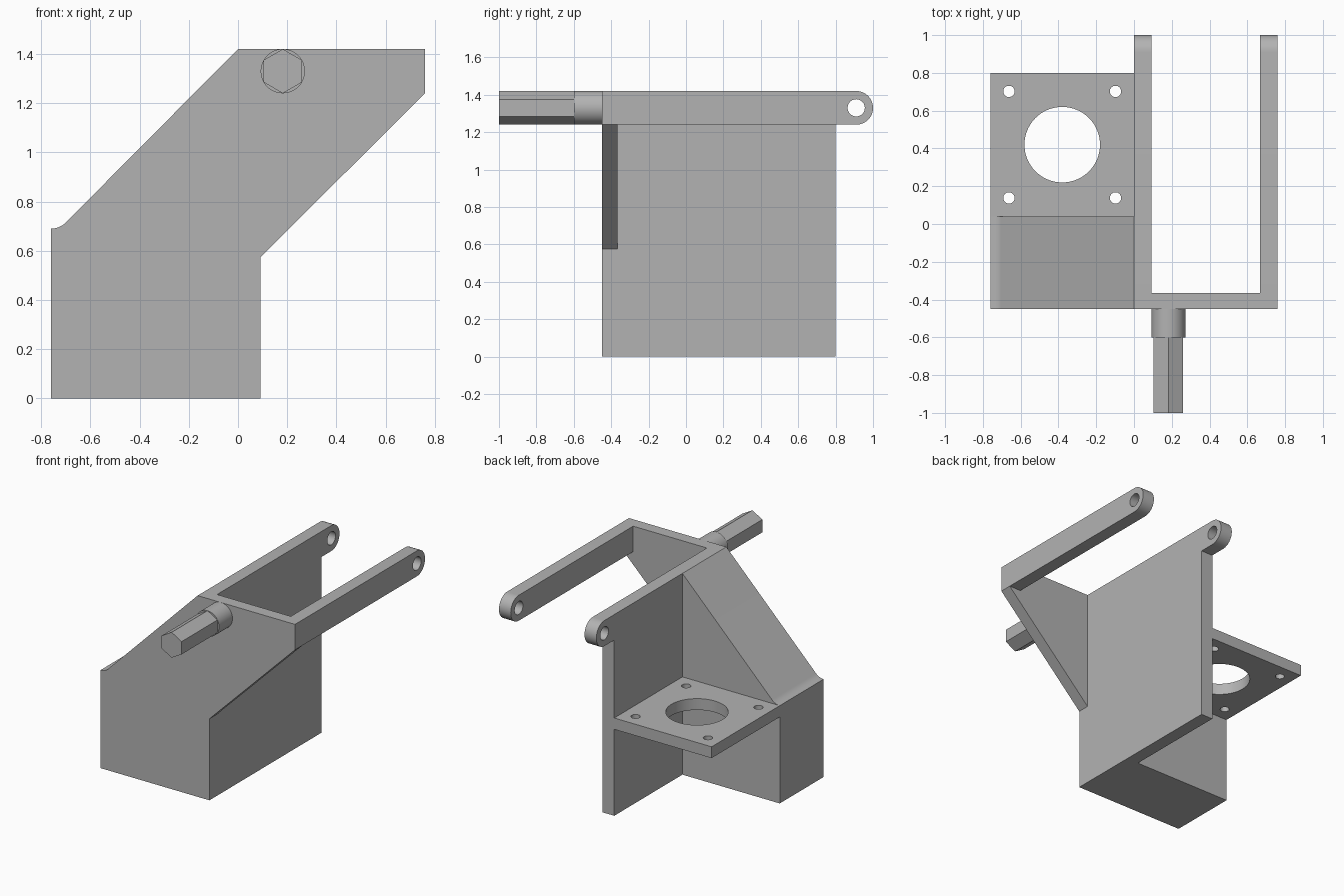
import bpy
import bmesh
from math import sin, cos, pi, radians

cube = bpy.data.objects.get("Cube")
if cube:
    bpy.data.objects.remove(cube, do_unlink=True)

grey = bpy.data.materials.new("matte grey")
grey.use_nodes = True
COLOUR = (0.45, 0.45, 0.45, 1)
grey.diffuse_color = COLOUR
grey.node_tree.nodes["Principled BSDF"].inputs["Base Color"].default_value = COLOUR

# Main dimensions
SIDE, FRONT, INNER = 0.76, -0.45, -0.365
BLOCK_BACK, BACK = 0.04, 0.8
WALL, TOP, SHELF = 0.092, 1.42, 0.69
ARM_R, ARM_Z, ARM_Y = 0.09, 1.33, 0.91


def arc(cx, cy, r, start, end, n):
    angles = [radians(start + (end - start) * i / n) for i in range(n + 1)]
    return [(cx + r * cos(a), cy + r * sin(a)) for a in angles]


def circle(cx, cy, r, n=48, start=0):
    return arc(cx, cy, r, start, start + 360, n)[:-1]


def prism(name, profile, axis, lo, hi):
    """Extrude a flat profile along one axis."""
    def place(a, b, d):
        return {"X": (d, a, b), "Y": (a, d, b), "Z": (a, b, d)}[axis]
    bm = bmesh.new()
    ends = [[bm.verts.new(place(a, b, d)) for a, b in profile] for d in (lo, hi)]
    for end in ends:
        bm.faces.new(end)
    for i in range(len(profile)):
        j = (i + 1) % len(profile)
        bm.faces.new((ends[0][i], ends[0][j], ends[1][j], ends[1][i]))
    bmesh.ops.recalc_face_normals(bm, faces=bm.faces)
    mesh = bpy.data.meshes.new(name)
    bm.to_mesh(mesh)
    bm.free()
    mesh.materials.append(grey)
    obj = bpy.data.objects.new(name, mesh)
    bpy.context.collection.objects.link(obj)
    return obj


def activate(obj):
    bpy.ops.object.select_all(action="DESELECT")
    obj.select_set(True)
    bpy.context.view_layer.objects.active = obj


def drill(obj, profile, axis, lo, hi):
    """Cut a straight hole, then discard the cutter."""
    cutter = prism("hole_cutter", profile, axis, lo, hi)
    cutter.hide_render = True
    mod = obj.modifiers.new("hole", "BOOLEAN")
    mod.operation, mod.solver, mod.object = "DIFFERENCE", "EXACT", cutter
    activate(obj)
    bpy.ops.object.modifier_apply(modifier=mod.name)
    bpy.data.objects.remove(cutter, do_unlink=True)


# Sloped edge with the small concave fillet at its foot
slope = arc(-SIDE, SHELF + 0.085, 0.085, -90, -45, 8) + [(0, TOP)]

# Front plate and the solid block behind its left slope
front_plate = prism(
    "front_plate",
    [(-SIDE, 0)] + slope + [(SIDE, TOP), (SIDE, TOP - 2 * ARM_R), (WALL, 0.575), (WALL, 0)],
    "Y", FRONT, INNER)
slope_block = prism("slope_block", [(-SIDE, 0)] + slope + [(0, 0)],
                    "Y", INNER, BLOCK_BACK)

# Side wall whose top runs on into an arm, and the free arm opposite
tip = arc(ARM_Y, ARM_Z, ARM_R, -90, 90, 24)
side_wall = prism("side_wall",
                  [(INNER, 0), (BACK, 0), (BACK, TOP - 2 * ARM_R)] + tip + [(INNER, TOP)],
                  "X", 0, WALL)
free_arm = prism("free_arm", [(INNER, TOP - 2 * ARM_R)] + tip + [(INNER, TOP)],
                 "X", SIDE - WALL, SIDE)
for arm in (side_wall, free_arm):
    drill(arm, circle(ARM_Y, ARM_Z, 0.046), "X", -0.1, 1)

# Mounting shelf with a large bore and four screw holes
mount_shelf = prism("mount_shelf",
                    [(-SIDE, BLOCK_BACK), (0, BLOCK_BACK), (0, BACK), (-SIDE, BACK)],
                    "Z", SHELF - 0.08, SHELF)
cx, cy = -SIDE / 2, (BLOCK_BACK + BACK) / 2
drill(mount_shelf, circle(cx, cy, 0.2, 64), "Z", 0.5, 0.8)
for sx in (-1, 1):
    for sy in (-1, 1):
        drill(mount_shelf, circle(cx + sx * 0.282, cy + sy * 0.282, 0.03, 32), "Z", 0.5, 0.8)

# Round collar and hexagonal shaft on the front
shaft_collar = prism("shaft_collar", circle(0.182, ARM_Z, ARM_R), "Y", -0.6, FRONT)
hex_shaft = prism("hex_shaft", circle(0.182, ARM_Z, ARM_R, 6, 30), "Y", -1, -0.6)

for obj in (front_plate, slope_block, side_wall, free_arm, mount_shelf, shaft_collar, hex_shaft):
    activate(obj)
    bpy.ops.object.shade_smooth_by_angle(angle=radians(30))
